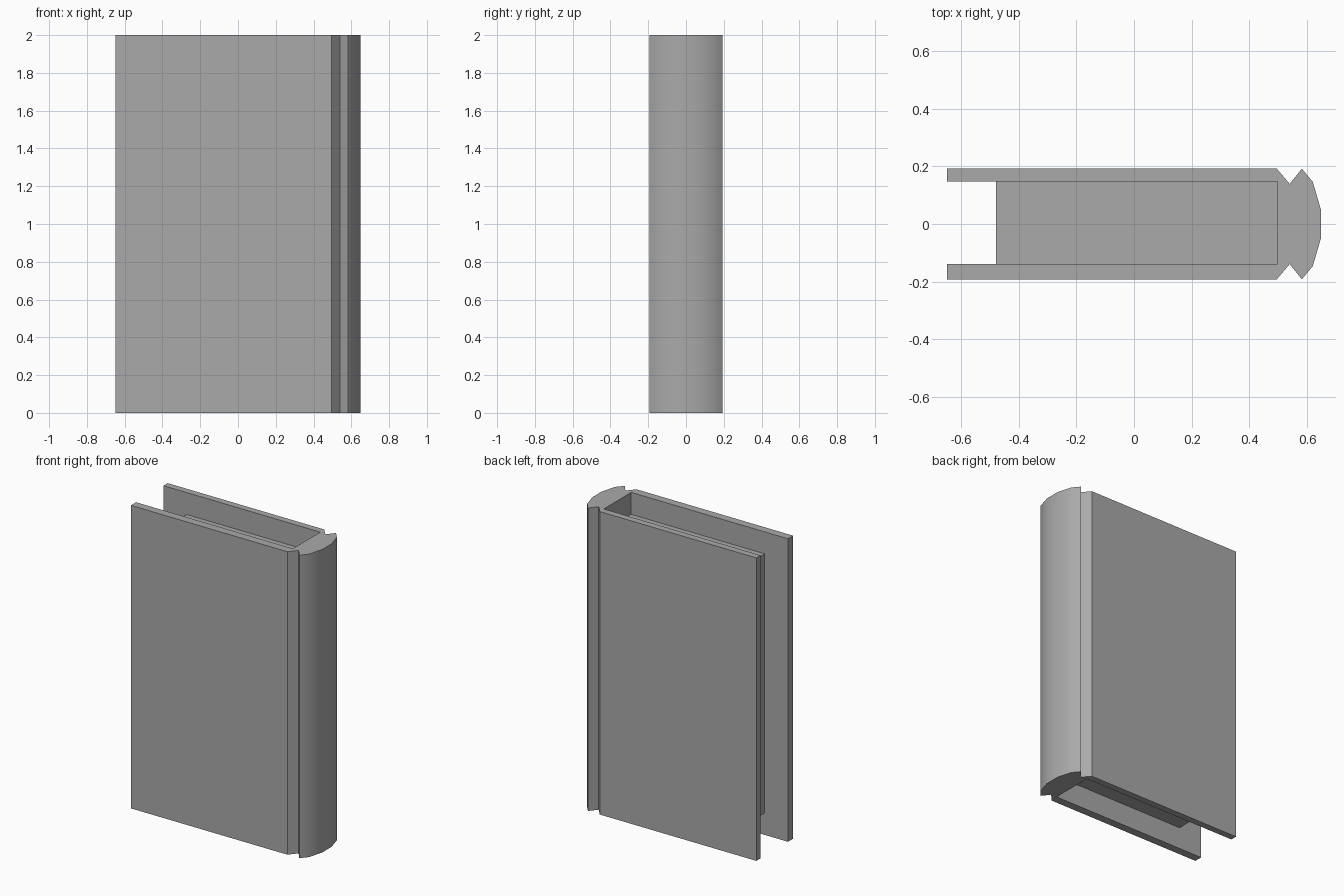
import bpy
import bmesh
import math

cube = bpy.data.objects.get("Cube")
if cube:
    bpy.data.objects.remove(cube, do_unlink=True)

# Single grey colour
GREY = (0.4, 0.4, 0.4, 1.0)
grey = bpy.data.materials.new("grey")
grey.use_nodes = True
grey.diffuse_color = GREY
bsdf = next(n for n in grey.node_tree.nodes if n.type == 'BSDF_PRINCIPLED')
bsdf.inputs["Base Color"].default_value = GREY


def extrude_outline(name, outline, bottom, top):
    """Extrude a flat outline upwards into a solid."""
    bm = bmesh.new()
    face = bm.faces.new([bm.verts.new((x, y, bottom)) for x, y in outline])
    result = bmesh.ops.extrude_face_region(bm, geom=[face], use_keep_orig=True)
    raised = [v for v in result["geom"] if isinstance(v, bmesh.types.BMVert)]
    bmesh.ops.translate(bm, verts=raised, vec=(0, 0, top - bottom))
    bmesh.ops.recalc_face_normals(bm, faces=bm.faces)
    mesh = bpy.data.meshes.new(name)
    bm.to_mesh(mesh)
    bm.free()
    mesh.materials.append(grey)
    obj = bpy.data.objects.new(name, mesh)
    bpy.context.collection.objects.link(obj)
    return obj


# Shared measurements
FORE_EDGE, SPINE_INSIDE = -0.648, 0.497
INNER_FRONT, INNER_BACK = -0.138, 0.148
HEIGHT, PAGE_INSET = 2.0, 0.145

# Cover: two boards, V-shaped hinge grooves and a rounded spine
half = [(FORE_EDGE, 0.192), (0.495, 0.192), (0.54, 0.139),
        (0.582, 0.192), (0.62, 0.146), (0.648, 0.05)]
front_side = [(x, -y) for x, y in half]
inside = [(FORE_EDGE, INNER_BACK), (SPINE_INSIDE, INNER_BACK),
          (SPINE_INSIDE, INNER_FRONT), (FORE_EDGE, INNER_FRONT)]
cover = extrude_outline("cover", front_side + half[::-1] + inside, 0, HEIGHT)

# Soft shading around the spine, sharp elsewhere
bpy.ops.object.select_all(action='DESELECT')
cover.select_set(True)
bpy.context.view_layer.objects.active = cover
bpy.ops.object.shade_smooth_by_angle(angle=math.radians(30))

# Page block, set back from the cover edges
PAGE_EDGE = -0.478
pages = [(PAGE_EDGE, INNER_FRONT), (SPINE_INSIDE, INNER_FRONT),
         (SPINE_INSIDE, INNER_BACK), (PAGE_EDGE, INNER_BACK)]
extrude_outline("page_block", pages, PAGE_INSET, HEIGHT - PAGE_INSET)
